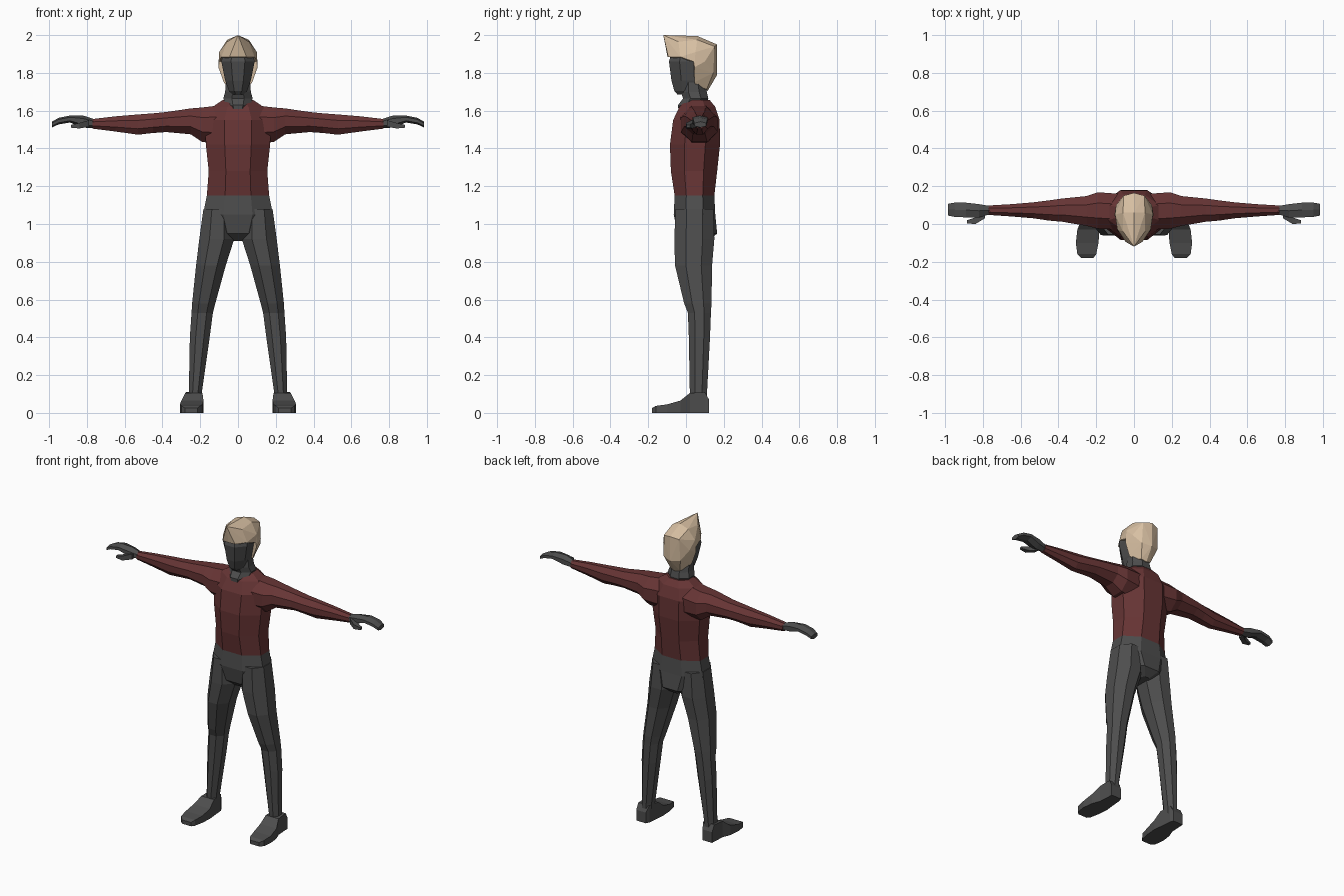
import bpy, bmesh, math


def material(name, rgb):
    m = bpy.data.materials.new(name)
    m.diffuse_color = (*rgb, 1)
    return m


GREY = material("charcoal", (0.075, 0.075, 0.075))
RED = material("dark_red", (0.135, 0.035, 0.035))
BLOND = material("pale_blond", (0.68, 0.52, 0.36))


def finish(name, bm, mats, mirror=False):
    bmesh.ops.recalc_face_normals(bm, faces=bm.faces)
    me = bpy.data.meshes.new(name)
    bm.to_mesh(me)
    bm.free()
    for m in mats:
        me.materials.append(m)
    ob = bpy.data.objects.new(name, me)
    bpy.context.collection.objects.link(ob)
    if mirror:
        ob.modifiers.new("mirror", "MIRROR").use_clip = False
    return ob


def loft(name, axis, rings, mats, n=8, mirror=False):
    """Skin n-sided rings (t, a0, a1, b0, b1) along an axis; a and b are the extents."""
    bm = bmesh.new()
    fit = math.cos(math.pi / n)
    loops = []
    for t, a0, a1, b0, b1 in rings:
        loop = []
        for i in range(n):
            ang = (i + 0.5) * 2 * math.pi / n
            a = (a0 + a1) / 2 + (a1 - a0) / 2 * math.cos(ang) / fit
            b = (b0 + b1) / 2 + (b1 - b0) / 2 * math.sin(ang) / fit
            co = {"x": (t, a, b), "y": (a, t, b), "z": (a, b, t)}[axis]
            loop.append(bm.verts.new(co))
        loops.append(loop)
    for p, q in zip(loops, loops[1:]):
        for i in range(n):
            j = (i + 1) % n
            bm.faces.new((p[i], p[j], q[j], q[i]))
    bm.faces.new(loops[0])
    bm.faces.new(loops[-1])
    return finish(name, bm, mats, mirror)


def hull(name, points, mats):
    """Faceted convex shell around points mirrored across x."""
    bm = bmesh.new()
    for x, y, z in points:
        bm.verts.new((x, y, z))
        if x:
            bm.verts.new((-x, y, z))
    res = bmesh.ops.convex_hull(bm, input=bm.verts)
    loose = [v for v in res["geom_interior"] if isinstance(v, bmesh.types.BMVert)]
    bmesh.ops.delete(bm, geom=loose, context="VERTS")
    return finish(name, bm, mats)


# torso and hips, shirt above the waist line
torso = loft("torso", "z", [
    (0.91, -0.04, 0.04, 0.0, 0.12),
    (0.95, -0.13, 0.13, -0.045, 0.165),
    (1.05, -0.185, 0.185, -0.065, 0.155),
    (1.15, -0.165, 0.165, -0.06, 0.15),
    (1.28, -0.155, 0.155, -0.08, 0.165),
    (1.42, -0.17, 0.17, -0.085, 0.18),
    (1.55, -0.175, 0.175, -0.068, 0.178),
    (1.62, -0.135, 0.135, -0.035, 0.155),
    (1.657, -0.08, 0.08, 0.0, 0.125)], [GREY, RED])
for f in torso.data.polygons:
    f.material_index = 1 if f.center.z > 1.15 else 0

# sleeves
loft("sleeves", "x", [
    (0.08, -0.03, 0.16, 1.42, 1.63),
    (0.19, -0.025, 0.168, 1.435, 1.617),
    (0.25, -0.01, 0.148, 1.475, 1.612),
    (0.38, 0.012, 0.135, 1.487, 1.593),
    (0.45, 0.018, 0.125, 1.482, 1.586),
    (0.53, 0.03, 0.115, 1.473, 1.58),
    (0.65, 0.04, 0.105, 1.49, 1.57),
    (0.77, 0.048, 0.098, 1.505, 1.556)], [RED], mirror=True)

# hands with bent fingers, and thumbs
loft("hands", "x", [
    (0.76, 0.052, 0.095, 1.51, 1.552),
    (0.82, 0.035, 0.105, 1.515, 1.57),
    (0.89, 0.035, 0.113, 1.54, 1.572),
    (0.95, 0.038, 0.113, 1.53, 1.56),
    (0.985, 0.045, 0.107, 1.513, 1.54)], [GREY], n=6, mirror=True)
loft("thumbs", "x", [
    (0.79, 0.03, 0.065, 1.515, 1.55),
    (0.84, 0.0, 0.035, 1.506, 1.535),
    (0.885, 0.003, 0.02, 1.51, 1.525)], [GREY], n=4, mirror=True)

# legs
loft("legs", "z", [
    (1.08, 0.03, 0.183, -0.055, 0.145),
    (0.92, 0.02, 0.205, -0.062, 0.15),
    (0.78, 0.065, 0.222, -0.058, 0.138),
    (0.58, 0.12, 0.243, -0.01, 0.135),
    (0.53, 0.133, 0.246, 0.01, 0.132),
    (0.4, 0.15, 0.255, 0.015, 0.127),
    (0.12, 0.19, 0.26, 0.02, 0.112),
    (0.04, 0.195, 0.265, 0.025, 0.112)], [GREY], mirror=True)

# feet
loft("feet", "y", [
    (0.122, 0.205, 0.275, 0.0, 0.07),
    (0.1, 0.195, 0.275, 0.0, 0.11),
    (0.02, 0.188, 0.28, 0.0, 0.105),
    (-0.03, 0.183, 0.3, 0.0, 0.065),
    (-0.1, 0.188, 0.308, 0.0, 0.045),
    (-0.16, 0.2, 0.3, 0.0, 0.037),
    (-0.18, 0.215, 0.28, 0.0, 0.025)], [GREY], n=4, mirror=True)

# neck and head
loft("neck", "z", [
    (1.6, -0.05, 0.05, -0.04, 0.1),
    (1.63, -0.065, 0.065, -0.042, 0.11),
    (1.665, -0.078, 0.078, -0.015, 0.118),
    (1.7, -0.068, 0.068, -0.028, 0.11),
    (1.78, -0.062, 0.062, -0.02, 0.09)], [GREY])
loft("head", "z", [
    (1.685, -0.03, 0.03, -0.045, 0.05),
    (1.705, -0.048, 0.048, -0.062, 0.08),
    (1.76, -0.068, 0.068, -0.077, 0.1),
    (1.86, -0.088, 0.088, -0.09, 0.1),
    (1.91, -0.08, 0.08, -0.075, 0.1)], [GREY])

# hair: swept cap with pointed fringe, and rounded back
hull("hair_top", [
    (0, -0.12, 2.0), (0, -0.098, 1.885), (0.045, -0.094, 1.885),
    (0.088, -0.03, 1.885), (0.1, 0.04, 1.86), (0.1, 0.05, 1.91),
    (0.058, -0.04, 1.965), (0.058, 0.06, 1.975), (0, 0.06, 1.995),
    (0.055, 0.15, 1.94), (0, 0.165, 1.95)], [BLOND])
hull("hair_back", [
    (0.1, 0.04, 1.86), (0.104, 0.045, 1.83), (0.075, 0.045, 1.75),
    (0.05, 0.06, 1.72), (0.035, 0.11, 1.715), (0, 0.115, 1.705),
    (0.06, 0.145, 1.8), (0, 0.165, 1.79), (0.055, 0.15, 1.94),
    (0, 0.165, 1.95), (0.1, 0.05, 1.91), (0.095, 0.1, 1.86)], [BLOND])
